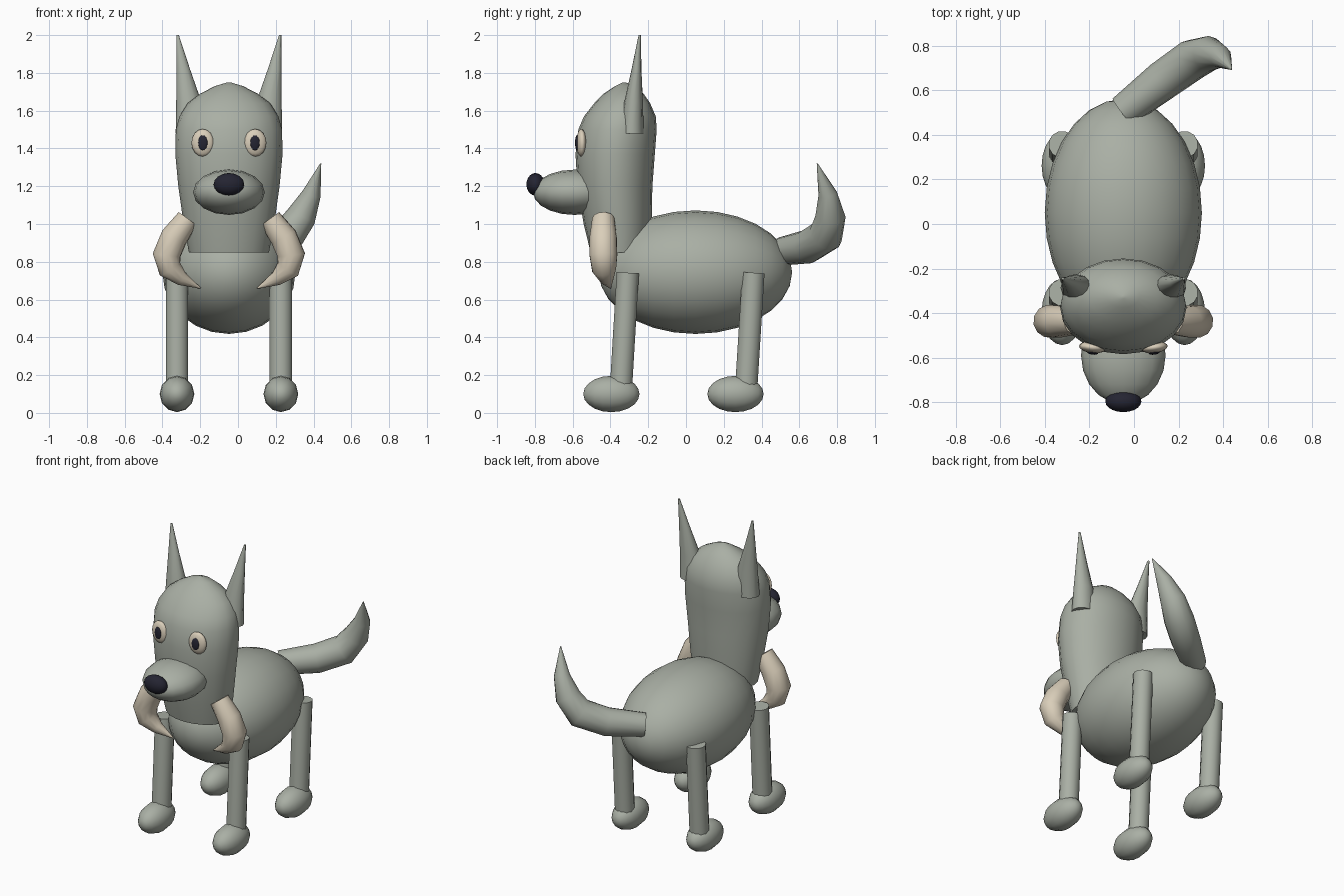
import bpy, bmesh, math
from mathutils import Vector, Matrix

if "Cube" in bpy.data.objects:
    bpy.data.objects.remove(bpy.data.objects["Cube"])

CX = -0.048  # symmetry plane of the animal


def material(name, rgb):
    m = bpy.data.materials.new(name)
    m.diffuse_color = (*rgb, 1)
    m.use_nodes = True
    m.node_tree.nodes["Principled BSDF"].inputs["Base Color"].default_value = m.diffuse_color
    return m


GREY = material("grey fur", (0.40, 0.43, 0.375))
CREAM = material("cream", (0.70, 0.62, 0.49))
DARK = material("dark", (0.018, 0.018, 0.032))


def finish(bm, name, mat, angle=50):
    bmesh.ops.recalc_face_normals(bm, faces=bm.faces)
    mesh = bpy.data.meshes.new(name)
    bm.to_mesh(mesh)
    bm.free()
    mesh.materials.append(mat)
    ob = bpy.data.objects.new(name, mesh)
    bpy.context.collection.objects.link(ob)
    bpy.ops.object.select_all(action='DESELECT')
    ob.select_set(True)
    bpy.context.view_layer.objects.active = ob
    bpy.ops.object.shade_smooth_by_angle(angle=math.radians(angle))
    return ob


def ellipsoid(name, centre, radii, mat, turn=0.0, u=16, v=10):
    """Sphere with its poles along y, scaled, turned about z and placed."""
    bm = bmesh.new()
    bmesh.ops.create_uvsphere(bm, u_segments=u, v_segments=v, radius=1)
    m = (Matrix.Translation(centre) @ Matrix.Rotation(turn, 4, 'Z')
         @ Matrix.Diagonal((*radii, 1)) @ Matrix.Rotation(math.pi / 2, 4, 'X'))
    bmesh.ops.transform(bm, matrix=m, verts=bm.verts)
    return finish(bm, name, mat)


def skin(name, rings, mat):
    """Bridge equal rings of points and cap both ends."""
    bm = bmesh.new()
    loops = [[bm.verts.new(p) for p in ring] for ring in rings]
    n = len(loops[0])
    for a, b in zip(loops, loops[1:]):
        for i in range(n):
            j = (i + 1) % n
            bm.faces.new((a[i], a[j], b[j], b[i]))
    bm.faces.new(loops[0])
    bm.faces.new(loops[-1])
    return finish(bm, name, mat)


def stack(name, levels, mat, n=20):
    """Horizontal elliptical rings: (x, y, z, rx, ry)."""
    ang = [2 * math.pi * i / n for i in range(n)]
    return skin(name, [[(x + rx * math.cos(a), y + ry * math.sin(a), z) for a in ang]
                       for x, y, z, rx, ry in levels], mat)


def tube(name, path, mat, n=12):
    """Round tapering tube along (x, y, z, radius) points."""
    pts = [Vector(p[:3]) for p in path]
    rings, side = [], None
    for i, p in enumerate(pts):
        t = (pts[min(i + 1, len(pts) - 1)] - pts[max(i - 1, 0)]).normalized()
        if side is None:
            side = t.orthogonal()
        side = (side - t * side.dot(t)).normalized()
        up = t.cross(side)
        rings.append([p + path[i][3] * (side * math.cos(2 * math.pi * k / n)
                                        + up * math.sin(2 * math.pi * k / n)) for k in range(n)])
    return skin(name, rings, mat)


# Body
ellipsoid("body", (CX, 0.05, 0.745), (0.353, 0.512, 0.327), GREY, u=24, v=14)

# Head and neck: height, half width, front y, back y
head = [(0.85, 0.212, -0.505, -0.20), (1.0, 0.24, -0.542, -0.182), (1.2, 0.268, -0.575, -0.178),
        (1.37, 0.284, -0.585, -0.165), (1.5, 0.281, -0.57, -0.155), (1.57, 0.262, -0.54, -0.16),
        (1.64, 0.218, -0.485, -0.19), (1.69, 0.152, -0.435, -0.225), (1.73, 0.075, -0.375, -0.27),
        (1.75, 0.008, -0.335, -0.32)]
stack("head", [(CX, (f + b) / 2, z, w, (b - f) / 2) for z, w, f, b in head], GREY)

# Muzzle and nose
ellipsoid("muzzle", (CX, -0.59, 1.168), (0.19, 0.22, 0.12), GREY)
ellipsoid("nose", (CX, -0.797, 1.21), (0.081, 0.048, 0.06), DARK)

# Tail
tube("tail", [(-0.05, 0.505, 0.855, 0.075), (0.13, 0.645, 0.88, 0.09), (0.265, 0.74, 0.94, 0.093),
              (0.335, 0.765, 1.04, 0.08), (0.39, 0.75, 1.16, 0.05), (0.438, 0.695, 1.32, 0.003)], GREY)

for s, side in ((-1, "left"), (1, "right")):
    # Ears
    stack(side + "_ear", [(CX + s * 0.208, -0.287, 1.48, 0.074, 0.063),
                          (CX + s * 0.211, -0.278, 1.64, 0.068, 0.05),
                          (CX + s * 0.242, -0.262, 1.82, 0.036, 0.026),
                          (CX + s * 0.271, -0.245, 2.0, 0.006, 0.006)], GREY, 12)
    # Eyes
    ellipsoid(side + "_eye", (CX + s * 0.139, -0.554, 1.43), (0.06, 0.026, 0.073), CREAM, s * 0.12)
    ellipsoid(side + "_pupil", (CX + s * 0.138, -0.578, 1.43), (0.025, 0.009, 0.04), DARK, s * 0.12)
    # Curved tusks beside the neck
    tusk = [(0.218, -0.437, 1.028, 0.06), (0.29, -0.438, 0.93, 0.073), (0.33, -0.437, 0.835, 0.075),
            (0.312, -0.434, 0.762, 0.065), (0.25, -0.42, 0.71, 0.038), (0.15, -0.40, 0.66, 0.003)]
    tube(side + "_tusk", [(CX + s * x, y, z, r) for x, y, z, r in tusk], CREAM)
    # Legs and feet
    lx = CX + s * 0.275
    for end, top, bottom, foot in (("front", -0.308, -0.345, -0.395), ("hind", 0.357, 0.318, 0.262)):
        tube(f"{side}_{end}_leg", [(lx, top, 0.742, 0.061), (lx, bottom, 0.12, 0.061)], GREY)
        ellipsoid(f"{side}_{end}_foot", (lx, foot, 0.1), (0.092, 0.149, 0.096), GREY, u=12, v=10)
